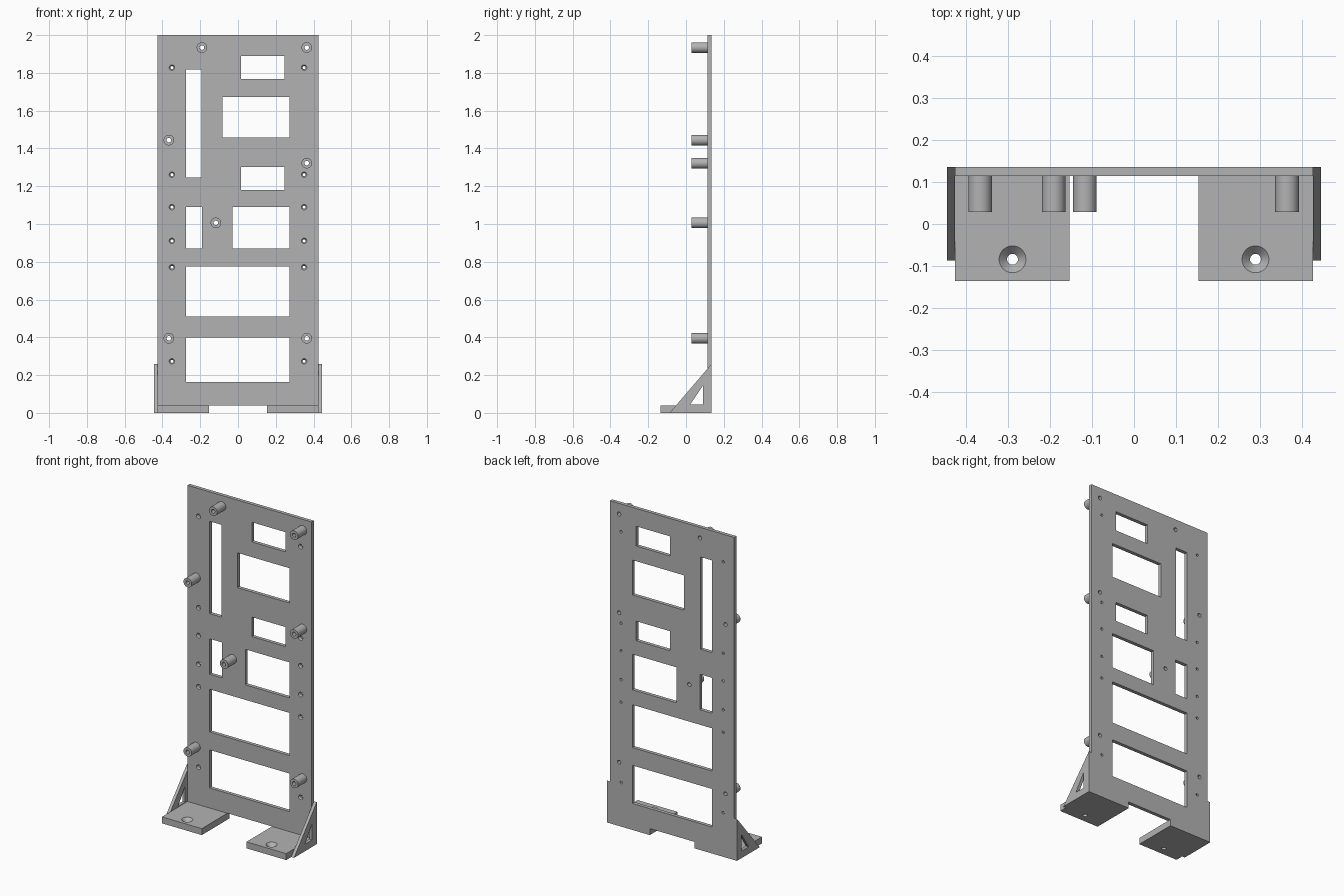
import bpy, bmesh, math
from mathutils import Matrix, Vector

cube = bpy.data.objects.get("Cube")
if cube:
    bpy.data.objects.remove(cube, do_unlink=True)

grey = bpy.data.materials.new("matte grey")
grey.use_nodes = True
grey.diffuse_color = (0.45, 0.45, 0.45, 1)
grey.node_tree.nodes["Principled BSDF"].inputs["Base Color"].default_value = (0.45, 0.45, 0.45, 1)

FRONT, BACK = 0.114, 0.136      # panel faces in y
HALF, OUTER = 0.426, 0.445      # half widths of panel and of gussets
FOOT_TOP = 0.04


def make(name, bm):
    bmesh.ops.recalc_face_normals(bm, faces=bm.faces)
    mesh = bpy.data.meshes.new(name)
    bm.to_mesh(mesh)
    bm.free()
    mesh.materials.append(grey)
    ob = bpy.data.objects.new(name, mesh)
    bpy.context.collection.objects.link(ob)
    return ob


def box(bm, x0, x1, y0, y1, z0, z1):
    size = Matrix.Diagonal((x1 - x0, y1 - y0, z1 - z0, 1))
    centre = Matrix.Translation(((x0 + x1) / 2, (y0 + y1) / 2, (z0 + z1) / 2))
    bmesh.ops.create_cube(bm, size=1, matrix=centre @ size)


def prism(bm, outline, thickness):
    """Extrude a closed outline of 3D points along the given vector."""
    face = bm.faces.new([bm.verts.new(p) for p in outline])
    new = bmesh.ops.extrude_face_region(bm, geom=[face], use_keep_orig=True)
    verts = [g for g in new["geom"] if isinstance(g, bmesh.types.BMVert)]
    bmesh.ops.translate(bm, verts=verts, vec=thickness)


def lathe(bm, profile, place, closed=False, steps=32):
    """Spin (radius, height) points about z, then place the result."""
    tmp = [bm.verts.new((r, 0, h)) for r, h in profile]
    pairs = list(zip(tmp, tmp[1:])) + ([(tmp[-1], tmp[0])] if closed else [])
    edges = [bm.edges.new(p) for p in pairs]
    before = set(bm.verts) - set(tmp)
    bmesh.ops.spin(bm, geom=tmp + edges, cent=(0, 0, 0), axis=(0, 0, 1),
                   angle=math.tau, steps=steps)
    verts = [v for v in bm.verts if v not in before]
    bmesh.ops.remove_doubles(bm, verts=verts, dist=1e-5)
    verts = [v for v in bm.verts if v not in before]
    bmesh.ops.transform(bm, matrix=place, verts=verts)


def cut(ob, bm):
    """Subtract the cutter mesh from the part and bake the result."""
    cutter = make("cutter", bm)
    cutter.hide_render = True
    mod = ob.modifiers.new("openings", 'BOOLEAN')
    mod.operation, mod.solver, mod.object = 'DIFFERENCE', 'EXACT', cutter
    bpy.context.view_layer.objects.active = ob
    bpy.ops.object.modifier_apply(modifier=mod.name)
    bpy.data.objects.remove(cutter, do_unlink=True)


def along_y(x, z, y=FRONT):
    return Matrix.Translation((x, y, z)) @ Matrix.Rotation(-math.pi / 2, 4, 'X')


# Upright panel, notched between the feet
panel_bm = bmesh.new()
outline = [(-HALF, 0), (-0.153, 0), (-0.153, FOOT_TOP), (0.153, FOOT_TOP),
           (0.153, 0), (HALF, 0), (HALF, 2), (-HALF, 2)]
prism(panel_bm, [(x, FRONT, z) for x, z in outline], Vector((0, BACK - FRONT, 0)))
panel = make("back_panel", panel_bm)

# Rectangular windows
windows = [(-0.275, -0.194, 1.245, 1.817), (0.015, 0.246, 1.767, 1.889),
           (-0.083, 0.272, 1.457, 1.673), (0.015, 0.246, 1.18, 1.301),
           (-0.275, -0.19, 0.869, 1.089), (-0.03, 0.272, 0.869, 1.089),
           (-0.275, 0.272, 0.511, 0.776), (-0.275, 0.272, 0.164, 0.4)]
holes = bmesh.new()
for x0, x1, z0, z1 in windows:
    box(holes, x0, x1, 0.05, 0.2, z0, z1)

# Countersunk screw holes in two columns
for x in (-0.35, 0.35):
    for z in (1.828, 1.261, 1.089, 0.911, 0.771, 0.273):
        lathe(holes, [(0, -0.002), (0.016, -0.002), (0.008, 0.01), (0.008, 0.05), (0, 0.05)],
              along_y(x, z), steps=20)

# Bores behind the standoffs
standoffs = [(-0.191, 1.934), (0.364, 1.934), (-0.366, 1.444), (0.364, 1.322),
             (-0.117, 1.006), (-0.366, 0.395), (0.364, 0.395)]
for x, z in standoffs:
    lathe(holes, [(0, -0.02), (0.012, -0.02), (0.012, 0.05), (0, 0.05)], along_y(x, z))
cut(panel, holes)
parts = [panel]

# Hollow standoffs on the front
for i, (x, z) in enumerate(standoffs):
    bm = bmesh.new()
    lathe(bm, [(0.012, 0), (0.028, 0), (0.028, 0.085), (0.012, 0.085)],
          along_y(x, z, 0.029), closed=True)
    parts.append(make(f"standoff_{i + 1}", bm))

for side, s in (("left", 1), ("right", -1)):
    # Foot with a countersunk hole
    bm = bmesh.new()
    box(bm, *sorted((s * 0.153, s * HALF)), -0.136, FRONT, 0, FOOT_TOP)
    foot = make(f"{side}_foot", bm)
    bm = bmesh.new()
    lathe(bm, [(0, -0.02), (0.013, -0.02), (0.013, 0.02), (0.032, FOOT_TOP),
               (0.032, 0.06), (0, 0.06)], Matrix.Translation((s * 0.289, -0.084, 0)))
    cut(foot, bm)

    # Triangular gusset with a triangular opening
    bm = bmesh.new()
    prism(bm, [(s * HALF, y, z) for y, z in ((-0.087, 0), (BACK, 0), (BACK, 0.26))],
          Vector((s * (OUTER - HALF), 0, 0)))
    gusset = make(f"{side}_gusset", bm)
    bm = bmesh.new()
    prism(bm, [(s * 0.4, y, z) for y, z in ((0.022, 0.044), (0.09, 0.044), (0.09, 0.145))],
          Vector((s * 0.1, 0, 0)))
    cut(gusset, bm)
    parts += [foot, gusset]

# Smooth round walls, sharp edges kept
bpy.ops.object.select_all(action='DESELECT')
for ob in parts:
    ob.select_set(True)
bpy.context.view_layer.objects.active = panel
bpy.ops.object.shade_smooth_by_angle(angle=math.radians(30))
